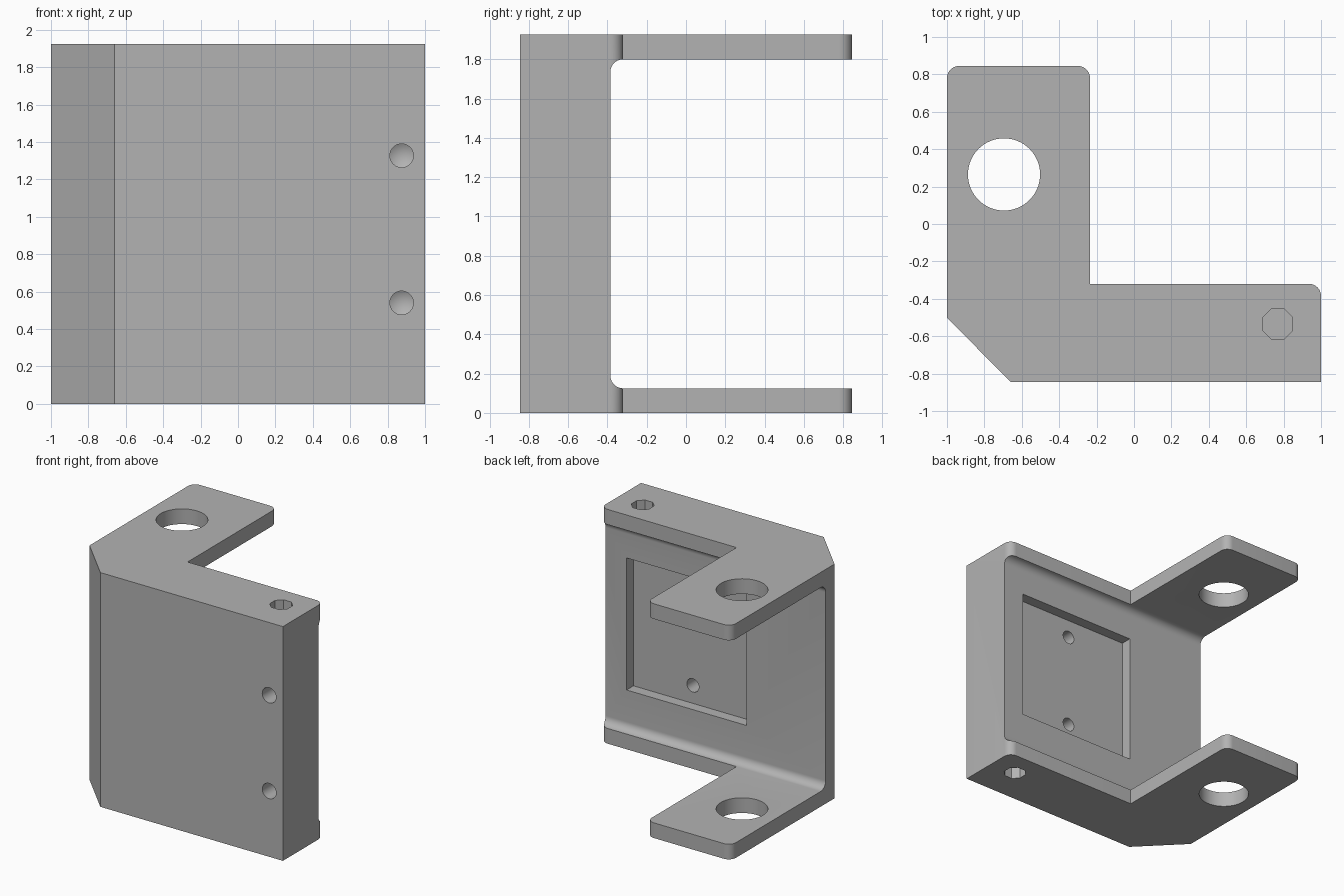
import bpy, bmesh, math
from mathutils import Vector

cube = bpy.data.objects.get("Cube")
if cube:
    bpy.data.objects.remove(cube, do_unlink=True)

grey = bpy.data.materials.new("plain grey")
grey.use_nodes = True
COLOUR = (0.45, 0.45, 0.45, 1)
grey.diffuse_color = COLOUR
grey.node_tree.nodes["Principled BSDF"].inputs["Base Color"].default_value = COLOUR

HEIGHT = 1.925
WALL_BACK = -0.385
POCKET_FLOOR = -0.475
ROUND = 0.065


def rounded(corners, steps=10):
    """Outline from (u, v, radius) right-angled corners."""
    out = []
    for i, (u, v, r) in enumerate(corners):
        p = Vector((u, v))
        if r == 0:
            out.append(p)
            continue
        a = (Vector(corners[i - 1][:2]) - p).normalized()
        b = (Vector(corners[(i + 1) % len(corners)][:2]) - p).normalized()
        centre = p + r * (a + b)
        for s in range(steps + 1):
            t = math.pi / 2 * s / steps
            out.append(centre - r * (b * math.cos(t) + a * math.sin(t)))
    return out


def circle(u, v, r, n=48):
    return [(u + r * math.cos(2 * math.pi * i / n), v + r * math.sin(2 * math.pi * i / n))
            for i in range(n)]


def rectangle(u0, u1, v0, v1):
    return [(u0, v0), (u1, v0), (u1, v1), (u0, v1)]


def prism(name, outline, axis, start, end, tip=0):
    """Extrude an outline along an axis, with an optional conical end."""
    def place(p, d):
        co = list(p)
        co.insert(axis, d)
        return Vector(co)
    bm = bmesh.new()
    base = bm.faces.new([bm.verts.new(place(p, start)) for p in outline])
    geom = bmesh.ops.extrude_face_region(bm, geom=[base], use_keep_orig=True)["geom"]
    shift = place((0, 0), end - start)
    bmesh.ops.translate(bm, vec=shift, verts=[g for g in geom if isinstance(g, bmesh.types.BMVert)])
    if tip:
        cap = [g for g in geom if isinstance(g, bmesh.types.BMFace)]
        point = bmesh.ops.poke(bm, faces=cap)["verts"][0]
        point.co += shift.normalized() * tip
    bmesh.ops.recalc_face_normals(bm, faces=bm.faces)
    mesh = bpy.data.meshes.new(name)
    bm.to_mesh(mesh)
    bm.free()
    mesh.materials.append(grey)
    obj = bpy.data.objects.new(name, mesh)
    bpy.context.collection.objects.link(obj)
    return obj


# L-shaped block with a chamfered front corner
bracket = prism("bracket", rounded([
    (-1, -0.5, 0), (-0.66, -0.845, 0), (1, -0.845, 0), (1, -0.32, ROUND),
    (-0.235, -0.32, 0), (-0.235, 0.845, ROUND), (-1, 0.845, ROUND)]), 2, 0, HEIGHT)

# Channel between the two flanges, and the square pocket in the wall
cutters = [
    prism("channel_cutter", rounded([
        (WALL_BACK, 0.125, ROUND), (1, 0.125, 0), (1, 1.8, 0), (WALL_BACK, 1.8, ROUND)]),
        0, -1.2, 1.2),
    prism("pocket_cutter", rectangle(-0.28, 0.81, 0.45, 1.535), 1, POCKET_FLOOR, 0),
    prism("flange_hole_cutter", circle(-0.695, 0.265, 0.193, 64), 2, -0.2, HEIGHT + 0.2),
]

# Drilled holes in the front and in the pocket floor
for z in (0.54, 1.327):
    cutters.append(prism("front_drill_cutter", circle(0.875, z, 0.063, 32), 1, -0.95, -0.66, 0.036))
for z in (0.598, 1.385):
    cutters.append(prism("pocket_drill_cutter", circle(0.27, z, 0.055, 32), 1, -0.4, -0.65, 0.036))

# Eight-sided sockets in the top and bottom ends
HALF, CUT = 0.08, 0.035
octagon = [(0.768 + u, -0.535 + v) for u, v in (
    (HALF, CUT), (CUT, HALF), (-CUT, HALF), (-HALF, CUT),
    (-HALF, -CUT), (-CUT, -HALF), (CUT, -HALF), (HALF, -CUT))]
for outside, inside in ((-0.1, 0.2), (HEIGHT + 0.1, HEIGHT - 0.2)):
    cutters.append(prism("socket_cutter", octagon, 2, outside, inside))

# Apply all cuts
bpy.ops.object.select_all(action='DESELECT')
bracket.select_set(True)
bpy.context.view_layer.objects.active = bracket
for cutter in cutters:
    cutter.hide_render = True
    mod = bracket.modifiers.new("cut", 'BOOLEAN')
    mod.operation = 'DIFFERENCE'
    mod.solver = 'EXACT'
    mod.object = cutter
    bpy.ops.object.modifier_apply(modifier=mod.name)
    bpy.data.objects.remove(cutter, do_unlink=True)

bpy.ops.object.shade_smooth_by_angle(angle=math.radians(25))
